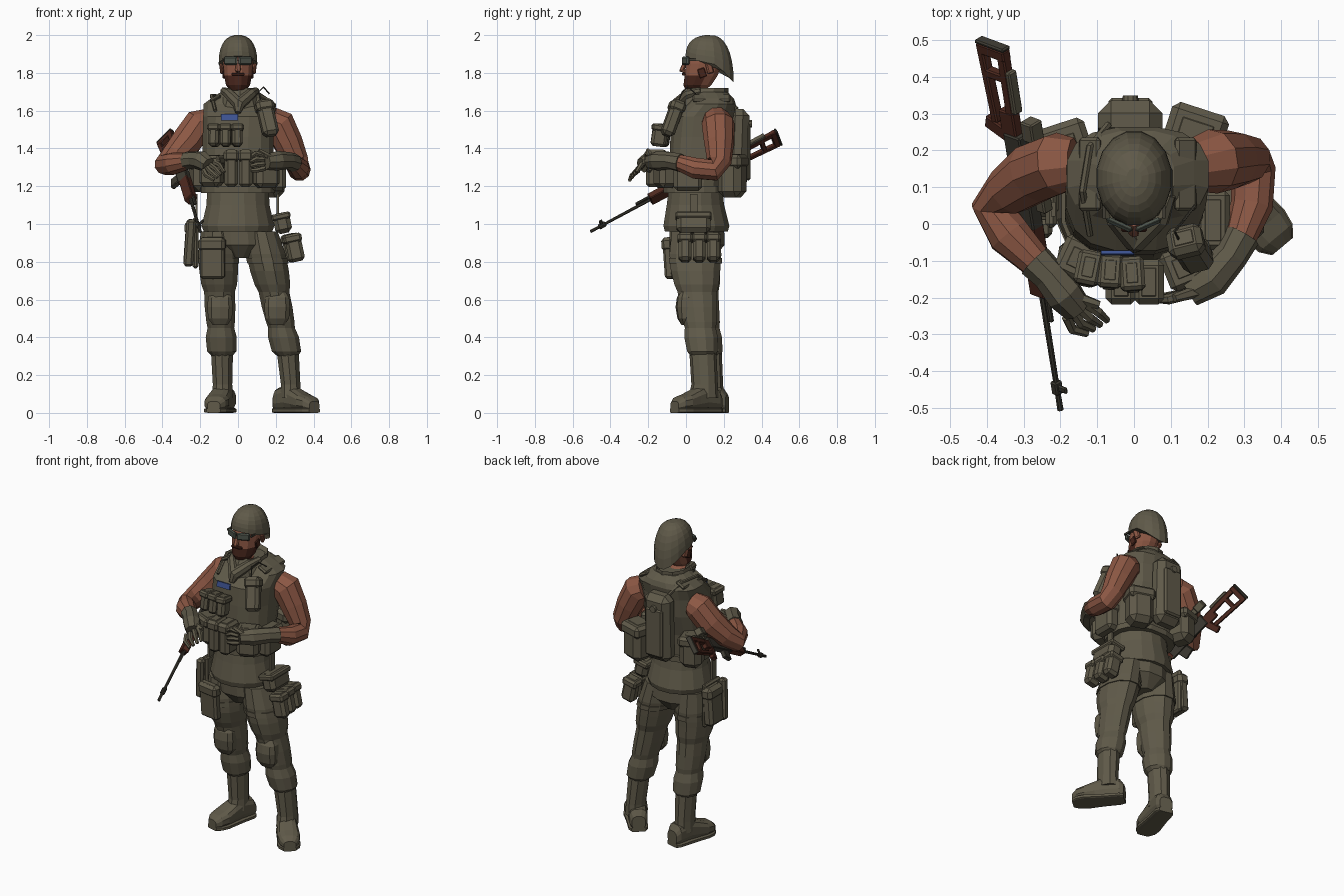
import bpy, bmesh
from math import sin, cos, pi, radians
from mathutils import Vector, Matrix, Euler

default_cube = bpy.data.objects.get("Cube")
if default_cube:
    bpy.data.objects.remove(default_cube, do_unlink=True)


def material(name, *rgb):
    made = bpy.data.materials.new(name)
    made.use_nodes = True
    made.diffuse_color = (*rgb, 1)
    made.node_tree.nodes["Principled BSDF"].inputs["Base Color"].default_value = (*rgb, 1)
    return made


olive = material("olive cloth", .116, .102, .067)
skin = material("skin", .265, .097, .058)
beard = material("dark beard", .06, .018, .011)
wood = material("red brown wood", .08, .023, .014)
metal = material("gun metal", .05, .046, .034)
lens = material("grey lens", .075, .088, .07)
blue = material("blue patch", .05, .09, .3)


def finish(name, bm, *mats):
    bmesh.ops.recalc_face_normals(bm, faces=bm.faces)
    mesh = bpy.data.meshes.new(name)
    bm.to_mesh(mesh)
    bm.free()
    for mat in mats:
        mesh.materials.append(mat)
    obj = bpy.data.objects.new(name, mesh)
    bpy.context.collection.objects.link(obj)
    return obj


def bridge(rings):
    """Join rings of points into a capped skin."""
    bm = bmesh.new()
    rows = [[bm.verts.new(point) for point in ring] for ring in rings]
    for low, high in zip(rows, rows[1:]):
        for i in range(len(low)):
            bm.faces.new((low[i - 1], low[i], high[i], high[i - 1]))
    bm.faces.new(rows[0])
    bm.faces.new(rows[-1])
    return bm


def oval(sides, power=2):
    for i in range(sides):
        angle = (i + .5) / sides * 2 * pi
        yield [abs(f) ** (2 / power) * (1 if f > 0 else -1) for f in (cos(angle), sin(angle))]


def loft(name, mat, rings, sides=12, power=2, frame=Matrix()):
    """Stack ovals: x, y, z, half width, half depth."""
    bm = bridge([[(x + a * c, y + b * s, z) for c, s in oval(sides, power)]
                 for x, y, z, a, b in rings])
    bm.transform(frame)
    return finish(name, bm, mat)


def tube(name, mat, points, sides=8):
    """Sweep a circle along x, y, z, radius."""
    spots = [Vector(p[:3]) for p in points]
    side, rings = Vector((.6, .1, .8)), []
    for i, (spot, point) in enumerate(zip(spots, points)):
        ahead = (spots[min(i + 1, len(spots) - 1)] - spots[max(i - 1, 0)]).normalized()
        side = (side - side.dot(ahead) * ahead).normalized()
        other = ahead.cross(side)
        rings.append([spot + point[3] * (c * side + s * other) for c, s in oval(sides)])
    return finish(name, bridge(rings), mat)


def box(name, mat, centre, size, turn=(0, 0, 0), bevel=.012, frame=Matrix()):
    bm = bmesh.new()
    bmesh.ops.create_cube(bm, size=1)
    spin = Euler([radians(t) for t in turn]).to_matrix().to_4x4()
    bm.transform(frame @ Matrix.Translation(centre) @ spin @ Matrix.Diagonal((*size, 1)))
    obj = finish(name, bm, mat)
    if bevel:
        cut = obj.modifiers.new("edge", "BEVEL")
        cut.width, cut.segments = bevel, 1


def pouch(name, centre, size, turn=(0, 0, 0)):
    """Bag with a wider closing flap."""
    box(name, olive, centre, size, turn, bevel=min(size) * .25)
    lift = Euler([radians(t) for t in turn]).to_matrix() @ Vector((0, 0, size[2] * .33))
    flap = (size[0] + .012, size[1] + .012, size[2] * .32)
    box(name + "_flap", olive, Vector(centre) + lift, flap, turn, bevel=min(flap) * .25)


# Torso clothing
loft("trouser_seat", olive, [(.01, .06, .82, .06, .09), (.01, .06, .89, .18, .15), (0, .055, 1.02, .175, .15)])
loft("shirt_waist", olive, [(0, .055, .96, .185, .17), (0, .055, .99, .196, .178),
                            (0, .05, 1.1, .17, .155), (0, .05, 1.22, .165, .14)], sides=16)
loft("armour_vest", olive, [(0, .05, 1.17, .18, .14), (0, .05, 1.2, .19, .15), (0, .06, 1.33, .19, .15),
                            (0, .08, 1.46, .19, .165), (.005, .09, 1.57, .192, .165),
                            (.01, .135, 1.635, .195, .13), (.01, .14, 1.665, .155, .115), (.01, .13, 1.7, .1, .09)],
     sides=16, power=2.6)
loft("collar", olive, [(.01, .1, 1.6, .14, .13), (.01, .1, 1.67, .108, .125),
                       (.01, .115, 1.72, .095, .11), (.01, .115, 1.69, .07, .08)], sides=10)
for sign, tag in ((1, "left"), (-1, "right")):
    tube(tag + "_scarf_fold", olive, [(.01 + sign * .085, .08, 1.705, .02), (.01 + sign * .06, .015, 1.69, .028),
                                      (.005, -.045, 1.635, .034), (0, -.065, 1.59, .015)])
box("name_patch", blue, (-.045, -.079, 1.565), (.09, .009, .034), (-8, 0, 0), bevel=0)

# Head: beard on the low front faces
head = loft("head", skin, [(.01, .11, 1.62, .06, .06), (0, .09, 1.69, .055, .06), (0, .05, 1.71, .045, .055),
                           (0, .06, 1.735, .066, .076), (0, .08, 1.785, .076, .09),
                           (0, .095, 1.85, .082, .1), (0, .11, 1.93, .075, .09)])
head.data.materials.append(beard)
for face in head.data.polygons:
    if 1.68 < face.center.z < 1.79 and face.center.y < .08:
        face.material_index = 1
box("moustache", beard, (0, -.012, 1.793), (.07, .02, .014), bevel=.004)
tube("nose", skin, [(0, .0, 1.865, .008), (0, -.012, 1.835, .014), (0, -.022, 1.815, .016), (0, 0, 1.805, .01)], 6)
for sign, tag in ((1, "left"), (-1, "right")):
    box(tag + "_ear", skin, (sign * .084, .125, 1.825), (.02, .035, .06), (15, 0, sign * 20), .007)
    box(tag + "_lens", lens, (sign * .039, -.002, 1.864), (.078, .016, .045), (0, 0, sign * 24), .007)
    box(tag + "_sideburn", beard, (sign * .076, .085, 1.8), (.014, .04, .05), (20, 0, 0), .004)
    box(tag + "_glasses_arm", metal, (sign * .082, .07, 1.87), (.008, .11, .012), bevel=0)

# Helmet: dome whose rim drops toward the back
dome = []
for step in range(8):
    tilt = radians(90 - step * 12)
    grow = sin(tilt) ** .8 if step < 7 else .2
    ring = []
    for c, s in oval(16):
        rim = 1.89 - .145 * max(0, s) ** 1.6 - .035 * (1 - s * s)
        ring.append((.104 * c * grow, .125 + .13 * s * grow, rim + (2 - rim) * cos(tilt) ** .9))
    dome.append(ring)
finish("helmet", bridge(dome), olive)

# Arms, gloves and fingers
tube("right_arm", skin, [(-.165, .165, 1.54, .07), (-.205, .165, 1.53, .085), (-.27, .14, 1.44, .085), (-.34, .09, 1.36, .07),
                         (-.385, .05, 1.315, .058), (-.34, -.03, 1.32, .06), (-.25, -.12, 1.335, .042)], 10)
tube("left_arm", skin, [(.17, .16, 1.55, .075), (.215, .17, 1.53, .088), (.265, .175, 1.43, .08), (.31, .175, 1.33, .066),
                        (.325, .15, 1.285, .06), (.32, .05, 1.295, .058), (.285, -.05, 1.33, .042)], 10)
tube("right_glove", olive, [(-.27, -.1, 1.335, .05), (-.23, -.14, 1.34, .046), (-.19, -.19, 1.335, .052), (-.155, -.23, 1.31, .042)])
tube("left_glove", olive, [(.295, -.03, 1.325, .05), (.265, -.085, 1.335, .046), (.21, -.15, 1.335, .052), (.15, -.185, 1.33, .042)])


def fingers(tag, knuckle, reach, fan):
    knuckle, reach, fan = Vector(knuckle), Vector(reach), Vector(fan)
    for i in range(4):
        start = knuckle + fan * (i - 1.5)
        bend = start + reach * .5 + fan * (i - 1.5) * .3
        tip = start + reach + Vector((.01, .01, -.012))
        tube(f"{tag}_finger_{i}", olive, [(*start, .015), (*bend, .014), (*tip, .01)], 6)
    tube(tag + "_thumb", olive, [(*(knuckle - reach * .4 + fan), .018), (*(knuckle + reach * .3 + fan * 2.6), .012)], 6)


fingers("right", (-.155, -.235, 1.305), (.045, -.055, -.04), (.018, .012, .014))
fingers("left", (.14, -.19, 1.33), (-.085, -.022, 0), (-.002, -.002, .023))


# Legs with bloused trousers, knee pads, straps and boots
def leg(tag, hip, ankle, lean, heading):
    def at(z):
        mix = (.95 - z) / .65
        return hip + (ankle - hip) * mix, .05 + lean * max(0, mix - .3), z

    profile = [(.3, .055, .065), (.325, .08, .083), (.4, .085, .092), (.45, .073, .085), (.48, .078, .092),
               (.56, .084, .1), (.64, .084, .108), (.68, .098, .122), (.75, .106, .135), (.84, .108, .142), (.96, .09, .13)]
    loft(tag + "_trouser", olive, [(*at(z), a, b) for z, a, b in profile])
    loft(tag + "_thigh_strap", olive, [(*at(z), .113, .146) for z in (.79, .82)])
    x, y, z = at(.56)
    loft(tag + "_knee_pad", olive, [(x, y - .07, z + up, wide, deep) for up, wide, deep in
                                    ((-.095, .04, .02), (-.06, .066, .042), (0, .07, .052), (.05, .066, .045), (.09, .04, .02))], 10, power=2.6)
    x, y, z = at(.3)
    foot_x = at(.22)[0]
    loft(tag + "_boot_shaft", olive, [(foot_x, y + .005, .08, .058, .08), (foot_x, y + .01, .15, .054, .07),
                                      (x, y, .34, .062, .072)], 10)
    # Foot runs along local z, then is laid on the ground
    lay = Matrix.Translation((foot_x, y, 0)) @ Matrix.Rotation(radians(heading), 4, "Z") @ Matrix.Rotation(pi / 2, 4, "X")
    shape = [(-.105, .085, .04), (-.08, .12, .054), (0, .14, .056), (.06, .115, .06), (.12, .088, .066), (.165, .075, .058), (.195, .05, .035)]
    loft(tag + "_boot_foot", olive, [(0, tall / 2 + .012, far, wide, tall / 2) for far, tall, wide in shape], power=2.8, frame=lay)
    loft(tag + "_sole", olive, [(0, .013, far, wide + .003, .013) for far, tall, wide in shape], power=5, frame=lay)


leg("right", -.11, -.085, .095, -14)
leg("left", .125, .262, .055, 40)

# Chest and belt pouches
for i, x in enumerate((-.035, .04)):
    pouch(f"centre_magazine_{i}", (x, -.158, 1.295), (.072, .11, .2))
pouch("right_front_pouch", (-.14, -.1, 1.28), (.12, .1, .17), (0, 0, -25))
pouch("left_front_pouch", (.15, -.11, 1.28), (.13, .1, .18), (0, 0, 22))
pouch("left_side_pouch", (.215, .01, 1.26), (.08, .15, .17))
for i, x in enumerate((-.125, -.065, -.005)):
    pouch(f"grenade_pouch_{i}", (x, -.125 - i * .008, 1.47), (.056, .08, .12), (-8, 0, -12 + i * 8))
pouch("radio", (.155, -.07, 1.56), (.085, .07, .2), (-22, -8, 14))
tube("radio_aerial", metal, [(.12, -.04, 1.65, .004), (.11, -.02, 1.7, .004), (.135, .01, 1.725, .004), (.165, .05, 1.69, .004)], 5)
loft("belt", olive, [(0, .05, z, .2, .172) for z in (1.165, 1.2)], 16, power=2.5)

# Back pack and side bags
box("back_pack", olive, (-.01, .275, 1.4), (.175, .11, .42), (-2, 0, 0), .035)
box("back_pack_panel", olive, (-.01, .33, 1.38), (.12, .025, .3), bevel=.01)
tube("pack_cap", olive, [(-.01, .32, 1.53, .025), (-.01, .35, 1.53, .02)], 10)
pouch("left_back_bag", (.165, .245, 1.255), (.15, .13, .23), (0, 0, -18))
pouch("right_back_bag", (-.185, .2, 1.27), (.13, .14, .2), (0, 0, 18))
for sign, tag in ((1, "left"), (-1, "right")):
    box(tag + "_shoulder_strap", olive, (.01 + sign * .13, .135, 1.665), (.065, .2, .02), (0, sign * 28, 0), .008)
tube("drink_hose", olive, [(-.07, .27, 1.61, .01), (-.12, .21, 1.68, .01), (-.14, .09, 1.68, .01), (-.12, -.03, 1.6, .009)], 6)

# Hip and thigh gear
box("holster_plate", olive, (-.225, .07, .9), (.03, .16, .27), bevel=.01)
pouch("drop_leg_bag", (-.25, .09, .9), (.065, .13, .24), (0, 4, 0))
box("holster_front", olive, (-.255, -.005, .9), (.05, .05, .25), (4, 4, 0))
pouch("right_thigh_pocket", (-.135, -.085, .82), (.13, .05, .22), (4, 0, -10))
pouch("left_belt_pouch", (.235, .04, 1.005), (.09, .18, .11), (0, -12, 0))
for i in range(3):
    pouch(f"left_thigh_magazine_{i}", (.3 - i * .008, -.005 + i * .075, .875), (.085, .068, .15), (0, -12, 0))
for x in (-.22, .21):
    box("hanging_strap", olive, (x, .04, 1.06), (.012, .04, .2), bevel=0)

# Rifle: local y runs from muzzle to butt, rolled outward
muzzle, butt = Vector((-.2, -.505, .96)), Vector((-.36, .5, 1.5))
along = (butt - muzzle).normalized()
up = Vector((.62, 0, .78))
up = (up - up.dot(along) * along).normalized()
gun = Matrix((along.cross(up), along, up)).transposed().to_4x4()
gun.translation = muzzle


def rifle_part(name, mat, start, end, thick, low, high, tilt=0):
    """Box between two distances from the muzzle."""
    box(name, mat, (0, (start + end) / 2, (low + high) / 2), (thick, end - start, high - low), (tilt, 0, 0), .004, gun)


tube("rifle_barrel", metal, [(*muzzle, .009), (*(muzzle + along * .06), .008), (*(muzzle + along * .5), .01)], 8)
rifle_part("front_sight", metal, .06, .08, .01, 0, .04)
rifle_part("bipod_lug", metal, .05, .09, .026, -.012, .012)
rifle_part("gas_tube", metal, .28, .45, .014, .012, .028)
rifle_part("hand_guard", wood, .36, .58, .042, -.028, .03)
rifle_part("receiver", metal, .56, .86, .04, -.035, .03)
rifle_part("magazine", metal, .61, .68, .026, -.085, -.02, 12)
rifle_part("scope_mount", metal, .72, .78, .02, .02, .06)
rifle_part("scope", olive, .64, .88, .034, .05, .085)
rifle_part("eyepiece", olive, .86, .92, .044, .045, .09)
rifle_part("stock_grip", wood, .84, .88, .03, -.11, -.01, 18)
rifle_part("stock_neck", wood, .85, .93, .03, -.045, .012)
rifle_part("stock_top", wood, .9, 1.12, .028, -.018, .012)
rifle_part("cheek_rest", olive, .93, 1.06, .03, .008, .026)
rifle_part("stock_bottom", wood, .88, 1.12, .028, -.09, -.066, -4)
rifle_part("stock_bridge", wood, 1.02, 1.045, .028, -.08, 0)
rifle_part("stock_end", wood, 1.09, 1.122, .03, -.095, .012)
rifle_part("butt_plate", metal, 1.12, 1.132, .032, -.098, .014)
